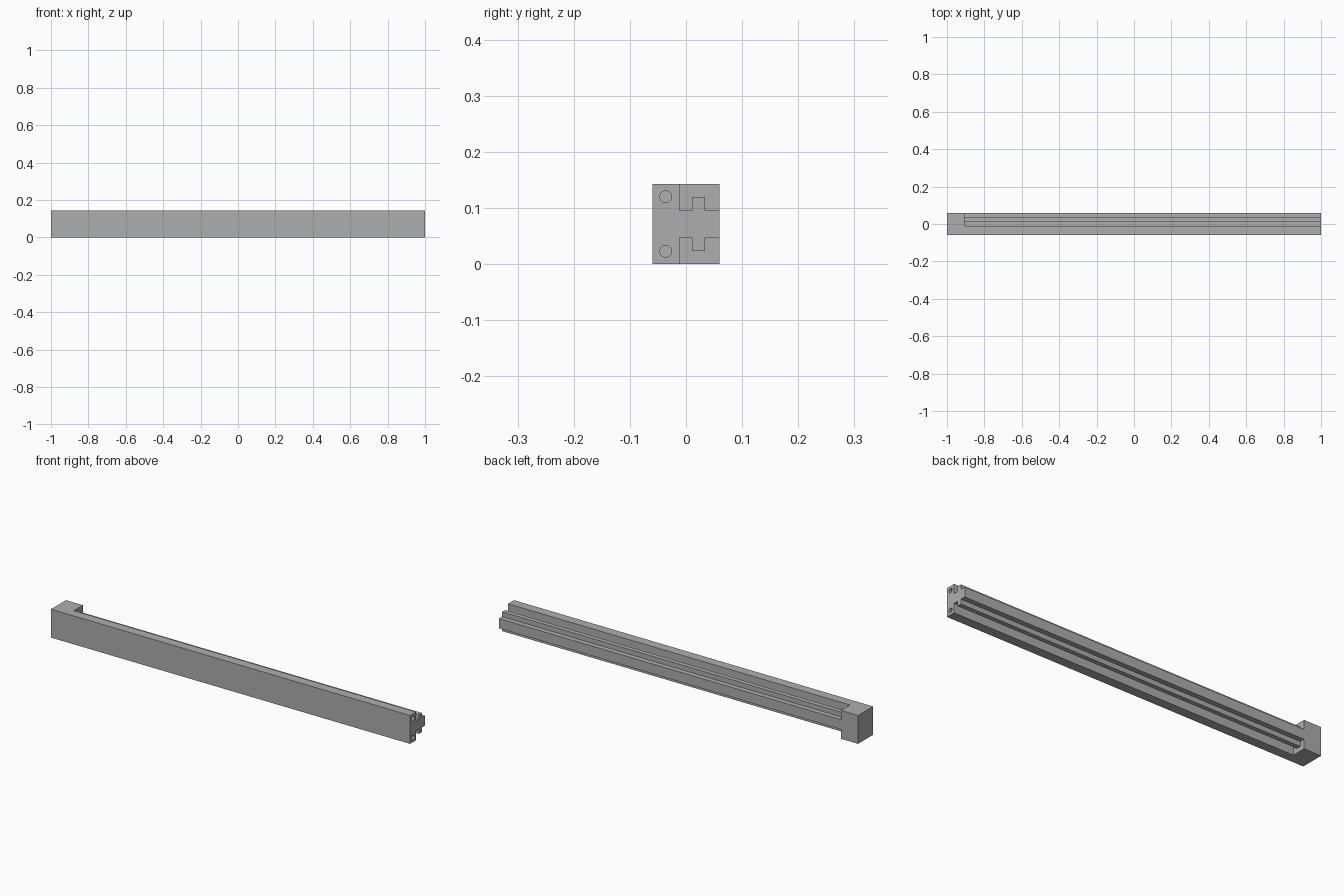
import bpy
import bmesh
import math
from mathutils import Matrix, Vector

cube = bpy.data.objects.get("Cube")
if cube:
    bpy.data.objects.remove(cube, do_unlink=True)

HEIGHT = 0.143
HALF_DEPTH = 0.0595

grey = bpy.data.materials.new("plain grey")
grey.use_nodes = True
grey.diffuse_color = (0.42, 0.42, 0.42, 1)
grey.node_tree.nodes["Principled BSDF"].inputs["Base Color"].default_value = grey.diffuse_color


def prism(name, profile, x0, x1):
    """Extrude a (y, z) profile along x."""
    bm = bmesh.new()
    face = bm.faces.new([bm.verts.new((x0, y, z)) for y, z in profile])
    out = bmesh.ops.extrude_face_region(bm, geom=[face])
    moved = [v for v in out["geom"] if isinstance(v, bmesh.types.BMVert)]
    bmesh.ops.translate(bm, verts=moved, vec=Vector((x1 - x0, 0, 0)))
    bmesh.ops.recalc_face_normals(bm, faces=bm.faces)
    mesh = bpy.data.meshes.new(name)
    bm.to_mesh(mesh)
    bm.free()
    mesh.materials.append(grey)
    obj = bpy.data.objects.new(name, mesh)
    bpy.context.collection.objects.link(obj)
    return obj


def cut(target, cutter):
    cutter.hide_render = True
    cutter.hide_viewport = True
    mod = target.modifiers.new(cutter.name, "BOOLEAN")
    mod.operation = "DIFFERENCE"
    mod.solver = "EXACT"
    mod.object = cutter


# Solid bar, left full-section at the end block
d = HALF_DEPTH
rail = prism("slotted_rail", [(-d, 0), (d, 0), (d, HEIGHT), (-d, HEIGHT)], -1, 1)

# Stepped channel above the tongue, repeated upside down below it
channel = [(-0.012, 0.096), (0.011, 0.096), (0.011, 0.12), (0.034, 0.12),
           (0.034, 0.096), (0.08, 0.096), (0.08, 0.18), (-0.012, 0.18)]
# Round blind hole in the open end
hole = []
for i in range(32):
    a = math.tau * i / 32
    hole.append((-0.036 + 0.0105 * math.cos(a), 0.12 + 0.0105 * math.sin(a)))

for side, flip in (("upper", False), ("lower", True)):
    for part, profile, start in (("channel", channel, -0.905), ("hole", hole, 0.9)):
        pts = [(y, HEIGHT - z if flip else z) for y, z in profile]
        cut(rail, prism(f"{side}_{part}_cutter", pts, start, 1.05))

# Bake the cuts and remove the helpers
bpy.context.view_layer.update()
graph = bpy.context.evaluated_depsgraph_get()
baked = bpy.data.meshes.new_from_object(rail.evaluated_get(graph))
helpers = [m.object for m in rail.modifiers]
rail.modifiers.clear()
rail.data = baked
for helper in helpers:
    bpy.data.objects.remove(helper, do_unlink=True)

# Smooth hole walls, crisp edges elsewhere
bpy.ops.object.select_all(action="DESELECT")
rail.select_set(True)
bpy.context.view_layer.objects.active = rail
bpy.ops.object.shade_smooth_by_angle(angle=math.radians(30))
